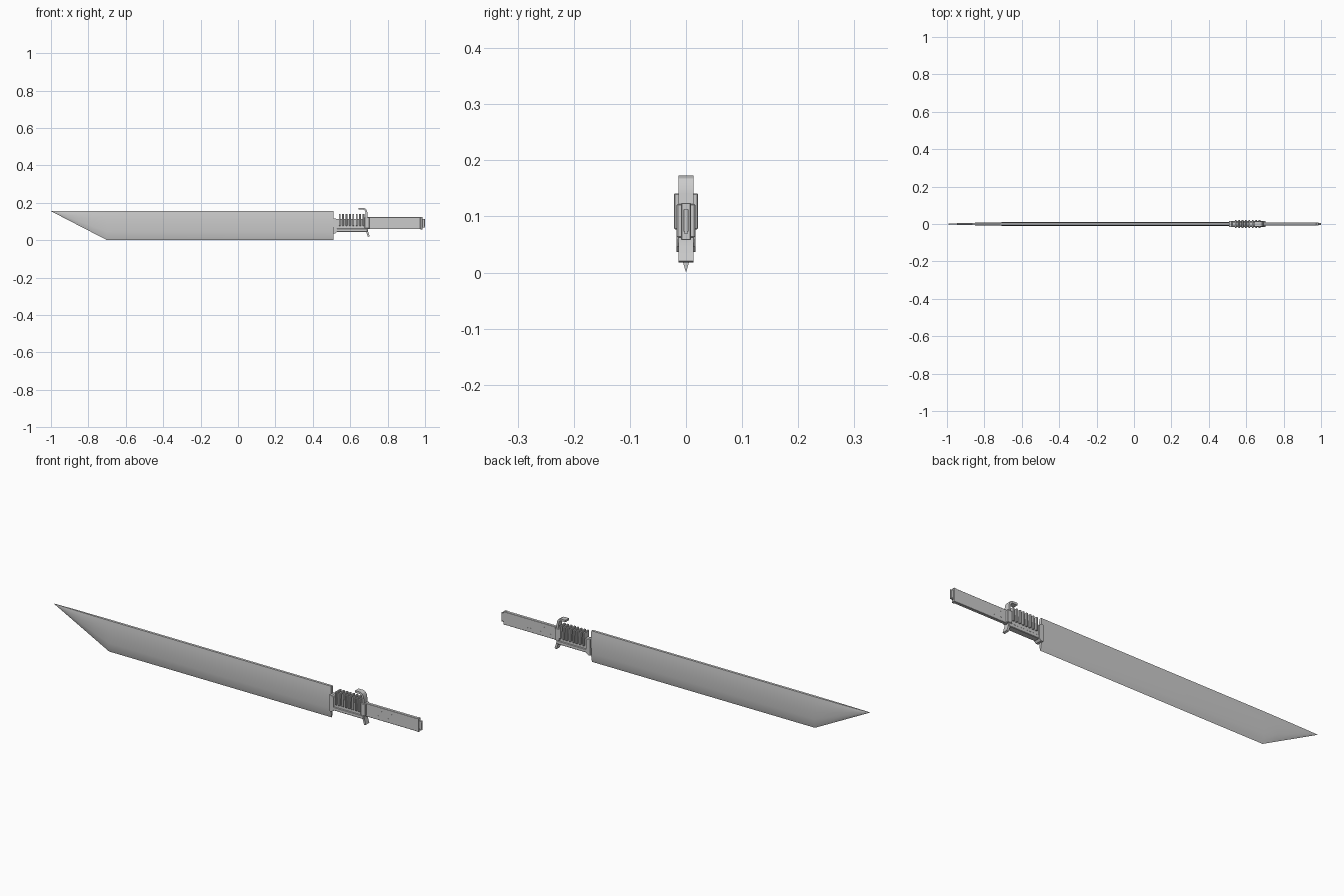
import bpy, bmesh, math
from mathutils import Matrix, Vector

if "Cube" in bpy.data.objects:
    bpy.data.objects.remove(bpy.data.objects["Cube"])


def finish(name, bm, smooth=None):
    bmesh.ops.recalc_face_normals(bm, faces=bm.faces)
    me = bpy.data.meshes.new(name)
    bm.to_mesh(me)
    bm.free()
    ob = bpy.data.objects.new(name, me)
    bpy.context.collection.objects.link(ob)
    if smooth:
        bpy.ops.object.select_all(action='DESELECT')
        ob.select_set(True)
        bpy.context.view_layer.objects.active = ob
        bpy.ops.object.shade_smooth_by_angle(angle=math.radians(smooth))
    return ob


def box(name, x0, x1, hy, z0, z1, bevel=0.0):
    bm = bmesh.new()
    m = Matrix.Translation(((x0 + x1) / 2, 0, (z0 + z1) / 2)) @ Matrix.Diagonal((x1 - x0, 2 * hy, z1 - z0, 1))
    bmesh.ops.create_cube(bm, size=1, matrix=m)
    if bevel:
        bmesh.ops.bevel(bm, geom=bm.edges[:], offset=bevel, segments=1, affect='EDGES')
    return finish(name, bm)


def extrude_profile(name, pts, hy, smooth=None):
    bm = bmesh.new()
    f = bm.faces.new([bm.verts.new((x, -hy, z)) for x, z in pts])
    r = bmesh.ops.extrude_face_region(bm, geom=[f])
    vs = [v for v in r['geom'] if isinstance(v, bmesh.types.BMVert)]
    bmesh.ops.translate(bm, verts=vs, vec=(0, 2 * hy, 0))
    return finish(name, bm, smooth)


# Blade: bulged section lofted along x, shrinking towards the spine at the point
TOP = 0.155
half = [(0.0, 0.0), (0.005, 0.017), (0.0078, 0.045), (0.0095, 0.08), (0.0095, 0.11), (0.008, 0.135), (0.006, TOP)]
section = half + [(-y, z) for y, z in reversed(half[1:])]
bm = bmesh.new()
rings = []
for x, s in [(0.51, 1), (-0.7, 1), (-0.775, .75), (-0.85, .5), (-0.91, .3), (-0.955, .15), (-0.985, .05)]:
    rings.append([bm.verts.new((x, y * s ** 0.5, TOP + (z - TOP) * s)) for y, z in section])
n = len(section)
for a, b in zip(rings, rings[1:]):
    for i in range(n):
        bm.faces.new((a[i], a[(i + 1) % n], b[(i + 1) % n], b[i]))
bm.faces.new(rings[0])
tip = bm.verts.new((-1, 0, TOP))
for i in range(n):
    bm.faces.new((rings[-1][i], rings[-1][(i + 1) % n], tip))
finish("blade", bm, 30)

# Collar, grip core and lower rail
extrude_profile("collar", [(0.508, 0.037), (0.52, 0.037), (0.53, 0.046), (0.53, 0.108), (0.52, 0.117), (0.508, 0.117)], 0.017)
box("grip_core", 0.52, 0.69, 0.012, 0.05, 0.112)
box("grip_rail", 0.525, 0.692, 0.0155, 0.045, 0.062, 0.002)

# Raised grip ribs
for i in range(8):
    x = 0.539 + i * 0.0182
    box(f"grip_rib_{i + 1}", x, x + 0.0095, 0.021, 0.077, 0.141, 0.0015)

# Hooked guard: a ribbon swept along a bent path
path = [Vector(p) for p in [(0.645, 0.168), (0.672, 0.168), (0.68, 0.164), (0.685, 0.156), (0.688, 0.14),
                            (0.688, 0.06), (0.691, 0.045), (0.699, 0.019)]]
left, right = [], []
for i, p in enumerate(path):
    d = (path[min(i + 1, len(path) - 1)] - path[max(i - 1, 0)]).normalized() * 0.005
    left.append((p.x - d.y, p.y + d.x))
    right.append((p.x + d.y, p.y - d.x))
extrude_profile("guard", left + right[::-1], 0.0135, 30)
box("guard_block", 0.676, 0.702, 0.0165, 0.062, 0.122, 0.002)

# Tang with end band, tip and slot pins
box("tang", 0.69, 0.985, 0.0075, 0.059, 0.123, 0.0012)
box("tang_band", 0.974, 0.986, 0.0085, 0.058, 0.124, 0.001)
box("tang_end", 0.98, 0.999, 0.0045, 0.073, 0.113, 0.001)
for i, z in enumerate((0.072, 0.11)):
    box(f"end_pin_{i + 1}", 0.98, 1.0, 0.003, z - 0.003, z + 0.003)

# Small studs in two rows through the tang
bm = bmesh.new()
for i in range(8):
    for z in (0.078, 0.104):
        m = Matrix.Translation((0.73 + i * 0.018, 0, z)) @ Matrix.Rotation(math.pi / 2, 4, 'X')
        bmesh.ops.create_cone(bm, cap_ends=True, segments=8, radius1=0.0022, radius2=0.0022, depth=0.0158, matrix=m)
finish("tang_studs", bm)
